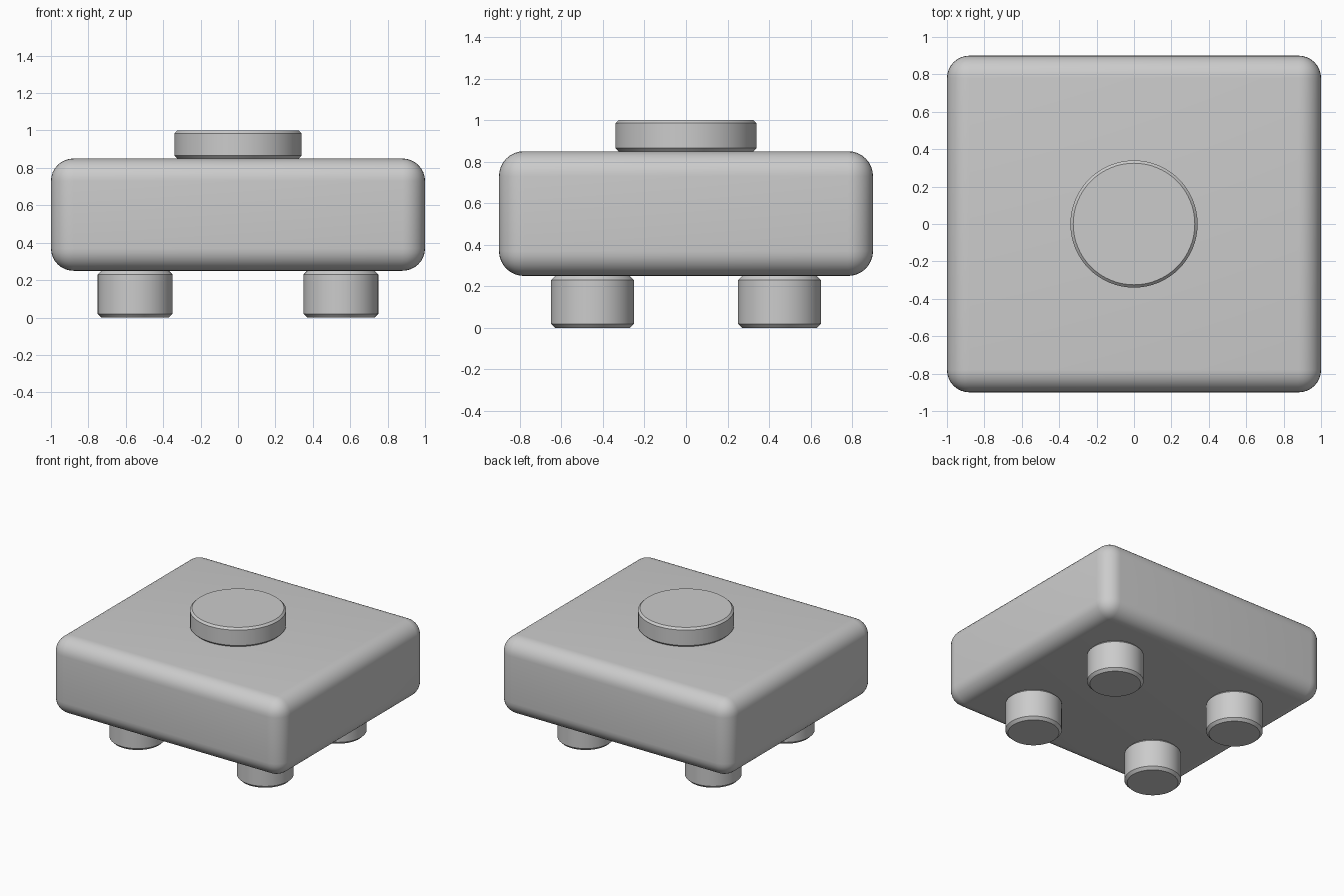
import bpy
import math

cube = bpy.data.objects.get("Cube")
if cube:
    bpy.data.objects.remove(cube, do_unlink=True)

GREY = (0.6, 0.6, 0.6, 1.0)
grey = bpy.data.materials.new("plain_grey")
grey.use_nodes = True
grey.diffuse_color = GREY
grey.node_tree.nodes["Principled BSDF"].inputs["Base Color"].default_value = GREY


def finish(name, width, segments):
    """Name, colour, bevel and smooth the active object."""
    obj = bpy.context.object
    obj.name = name
    obj.data.materials.append(grey)
    bevel = obj.modifiers.new("rounded_edges", "BEVEL")
    bevel.width = width
    bevel.segments = segments
    bevel.limit_method = "ANGLE"
    bevel.angle_limit = math.radians(40)
    bpy.ops.object.modifier_apply(modifier=bevel.name)
    bpy.ops.object.shade_smooth_by_angle(angle=math.radians(30))


def disc(name, x, y, bottom, top, radius, bevel):
    """Upright cylinder with chamfered rims."""
    bpy.ops.mesh.primitive_cylinder_add(
        vertices=64, radius=radius, depth=top - bottom,
        location=(x, y, (bottom + top) / 2))
    finish(name, bevel, 1)


# Rounded slab body
bpy.ops.mesh.primitive_cube_add(size=1, location=(0, 0, 0.55))
bpy.context.object.scale = (2, 1.8, 0.6)
bpy.ops.object.transform_apply(location=False, rotation=False, scale=True)
finish("body", 0.12, 8)

# Round button on top
disc("top_button", 0, 0, 0.85, 1.0, 0.34, 0.015)

# Four feet
for side, x in (("right", -0.55), ("left", 0.55)):
    for end, y in (("front", -0.45), ("back", 0.45)):
        disc(f"{end}_{side}_foot", x, y, 0, 0.25, 0.2, 0.02)
